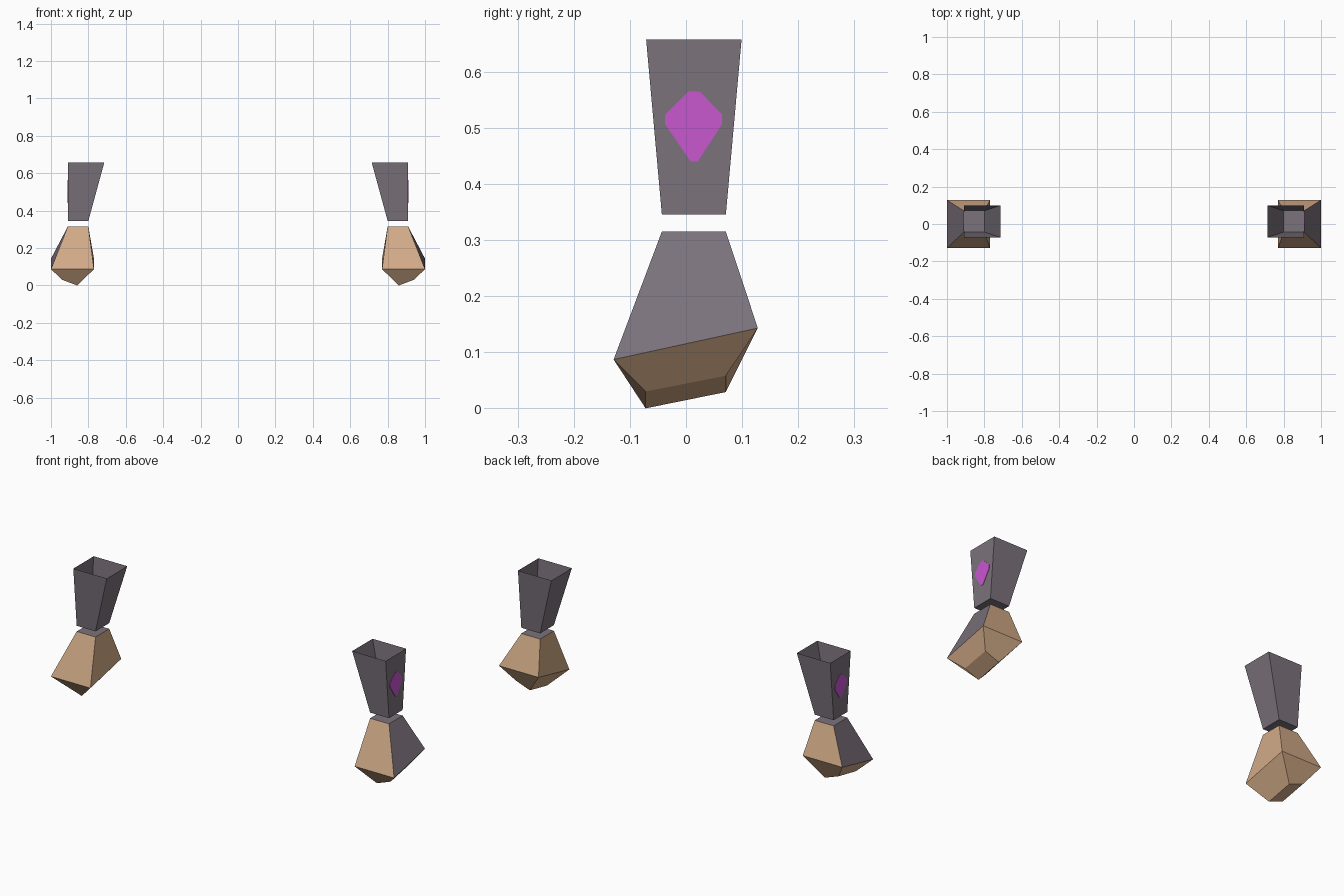
import bpy

if "Cube" in bpy.data.objects:
    bpy.data.objects.remove(bpy.data.objects["Cube"])


def material(name, r, g, b):
    def lin(c):
        c /= 255
        return c / 12.92 if c <= 0.04045 else ((c + 0.055) / 1.055) ** 2.4
    m = bpy.data.materials.new(name)
    m.diffuse_color = (lin(r), lin(g), lin(b), 1)
    m.use_nodes = True
    m.node_tree.nodes["Principled BSDF"].inputs["Base Color"].default_value = m.diffuse_color
    return m


grey = material("sleeve grey", 123, 114, 123)
skin = material("skin tan", 210, 171, 136)
purple = material("badge purple", 200, 87, 208)


def rect(x0, x1, y0, y1, z):
    return [(x0, y0, z), (x1, y0, z), (x1, y1, z), (x0, y1, z)]


def loft(name, rings, mats, cap_bottom=True, cap_top=True):
    """Skin equal rings (bottom to top, counter-clockwise) and mirror over x."""
    n = len(rings[0])
    verts = [v for ring in rings for v in ring]
    faces = []
    for k in range(len(rings) - 1):
        for i in range(n):
            j = (i + 1) % n
            a, b = k * n, (k + 1) * n
            faces.append((a + i, a + j, b + j, b + i))
    if cap_bottom:
        faces.append(tuple(reversed(range(n))))
    if cap_top:
        faces.append(tuple(range(len(verts) - n, len(verts))))
    mesh = bpy.data.meshes.new(name)
    mesh.from_pydata(verts, [], faces)
    mesh.update()
    for m in mats:
        mesh.materials.append(m)
    obj = bpy.data.objects.new(name, mesh)
    bpy.context.collection.objects.link(obj)
    mod = obj.modifiers.new("mirror", 'MIRROR')
    mod.use_mirror_merge = False
    return obj


# Forearms: open-topped flaring sleeves
loft("forearm", [rect(0.80, 0.91, -0.043, 0.071, 0.345),
                 rect(0.715, 0.91, -0.071, 0.099, 0.657)], [grey], cap_top=False)

# Hands: faceted fists, tilted at the knuckles
knuckles = [(0.86, -0.072, 0.0), (0.94, -0.072, 0.03),
            (0.94, 0.071, 0.058), (0.86, 0.071, 0.029)]
middle = [(0.77, -0.129, 0.087), (1.0, -0.129, 0.087),
          (1.0, 0.128, 0.143), (0.77, 0.128, 0.143)]
hand = loft("hand", [knuckles, middle, rect(0.80, 0.91, -0.043, 0.071, 0.315)],
            [skin, grey])
# Grey back of the hand and wrist, skin elsewhere
for p in hand.data.polygons:
    if p.normal.z > 0.9 or (p.normal.x > 0.5 and p.center.z > 0.12):
        p.material_index = 1

# Badges: thin diamond plates on the outer side of each forearm
outline = [(0.008, 0.44), (0.021, 0.44), (0.064, 0.506), (0.064, 0.524),
           (0.024, 0.565), (0.004, 0.565), (-0.037, 0.524), (-0.037, 0.506)]
loft("badge", [[(x, y, z) for y, z in outline] for x in (0.909, 0.912)], [purple])
